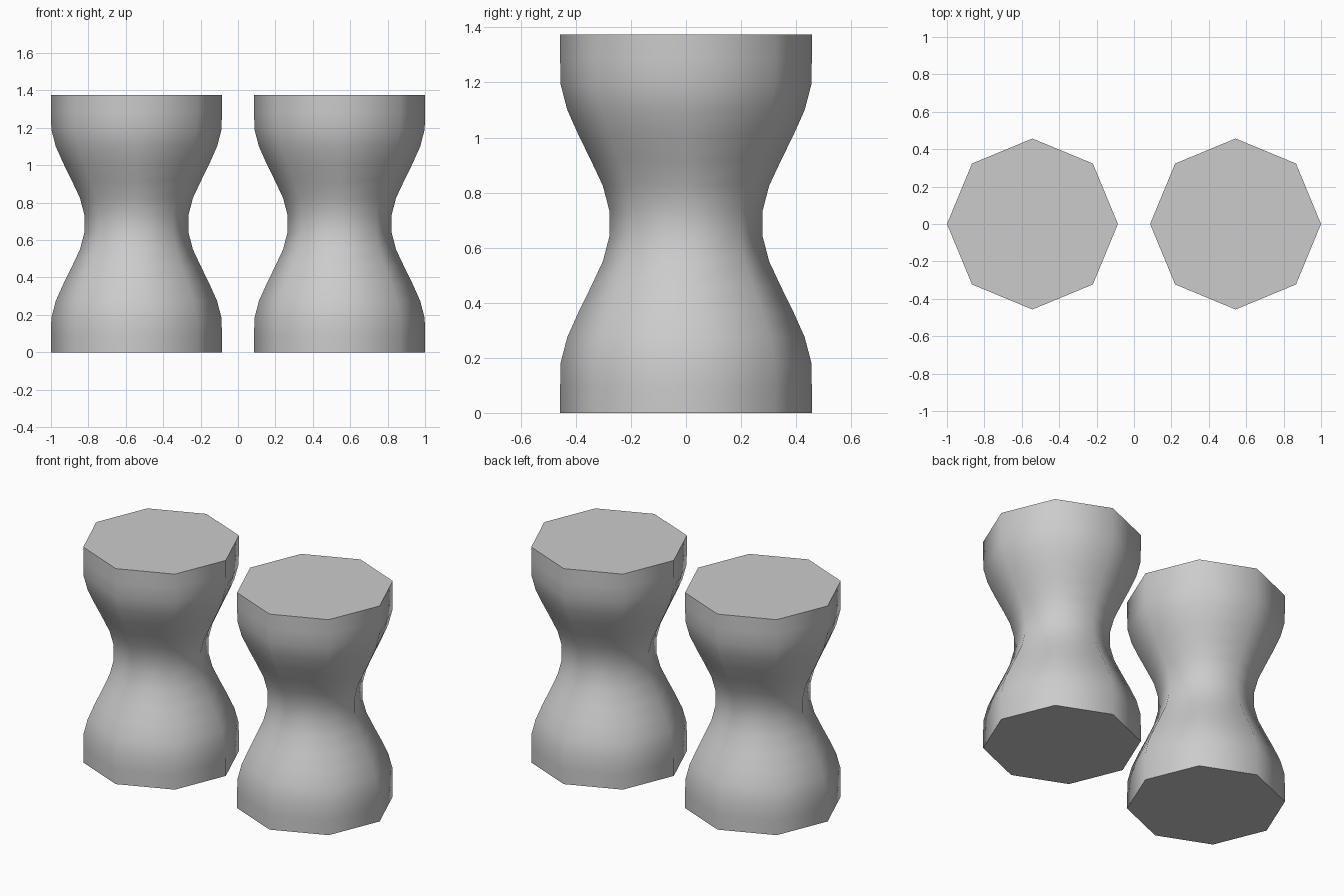
import bpy, bmesh, math

if "Cube" in bpy.data.objects:
    bpy.data.objects.remove(bpy.data.objects["Cube"])

SIDES = 8
HEIGHT = 1.375
# Radii from the base up to the waist; mirrored for the upper half
HALF = [0.457, 0.457, 0.455, 0.431, 0.390, 0.345, 0.302, 0.278]
RADII = HALF + HALF[::-1]


def hourglass(name, x):
    bm = bmesh.new()
    rings = []
    for i, r in enumerate(RADII):
        z = HEIGHT * i / (len(RADII) - 1)
        rings.append([bm.verts.new((r * math.cos(math.tau * k / SIDES),
                                    r * math.sin(math.tau * k / SIDES), z))
                      for k in range(SIDES)])
    # Side walls
    for a, b in zip(rings, rings[1:]):
        for k in range(SIDES):
            n = (k + 1) % SIDES
            bm.faces.new((a[k], a[n], b[n], b[k]))
    # Flat end caps
    bm.faces.new(rings[0][::-1])
    bm.faces.new(rings[-1])
    mesh = bpy.data.meshes.new(name)
    bm.to_mesh(mesh)
    bm.free()
    obj = bpy.data.objects.new(name, mesh)
    obj.location.x = x
    bpy.context.collection.objects.link(obj)
    # Smooth walls, sharp cap rims
    bpy.ops.object.select_all(action='DESELECT')
    obj.select_set(True)
    bpy.context.view_layer.objects.active = obj
    bpy.ops.object.shade_smooth_by_angle(angle=math.radians(50))


# Matching pair of waisted pillars
hourglass("left_pillar", -0.543)
hourglass("right_pillar", 0.543)
